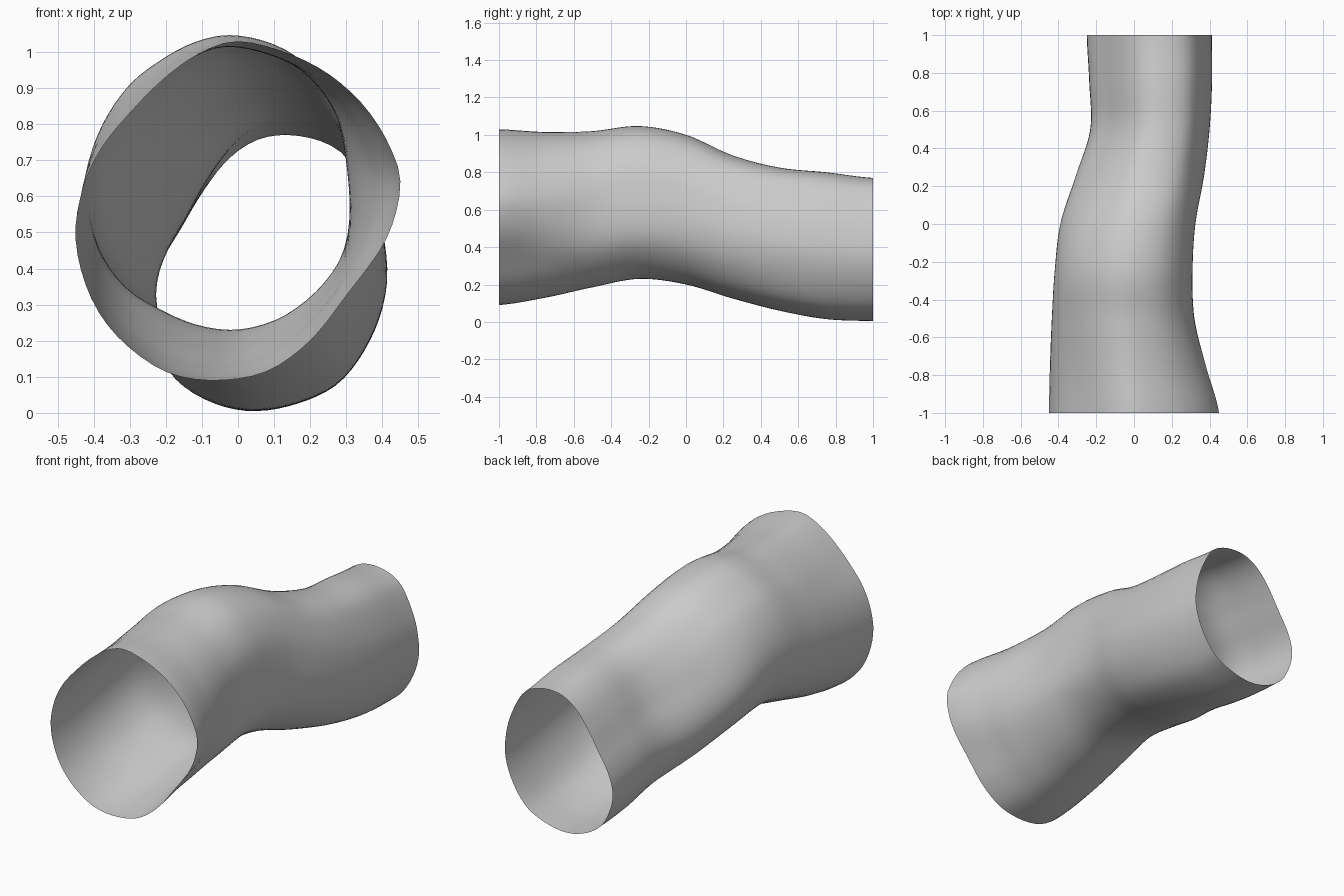
import bpy, bmesh, math

if "Cube" in bpy.data.objects:
    bpy.data.objects.remove(bpy.data.objects["Cube"])

SIDES, RINGS = 72, 64

# Cross-sections (x, z), counter-clockwise from the bottom
FRONT = [(-.06, .09), (.08, .115), (.2, .2), (.3, .325), (.41, .48), (.45, .63), (.42, .74),
         (.35, .85), (.25, .94), (.13, 1.0), (0, 1.03), (-.1, 1.0), (-.2, .93), (-.3, .83),
         (-.38, .73), (-.43, .62), (-.45, .5), (-.43, .38), (-.38, .27), (-.3, .18), (-.19, .11)]
BEND = [(0, .228), (.1, .25), (.18, .295), (.25, .36), (.3, .44), (.32, .55), (.31, .7),
        (.28, .84), (.21, .95), (.12, 1.015), (0, 1.045), (-.1, 1.03), (-.2, .98), (-.3, .9),
        (-.38, .77), (-.415, .62), (-.39, .47), (-.31, .35), (-.2, .28), (-.1, .24)]
BACK = [(.02, .005), (.15, .02), (.28, .08), (.37, .2), (.415, .34), (.405, .48), (.37, .59),
        (.31, .7), (.24, .75), (.14, .77), (.05, .755), (-.03, .7), (-.1, .61), (-.16, .51),
        (-.22, .41), (-.25, .32), (-.245, .23), (-.19, .11), (-.1, .04)]

# Extents along the tube: y, left, right, bottom, top
STATIONS = [(-1, -.45, .45, .09, 1.03), (-.75, -.445, .38, .13, 1.015),
            (-.5, -.435, .32, .185, 1.02), (-.25, -.42, .31, .23, 1.047),
            (0, -.39, .325, .2, 1.0), (.25, -.31, .37, .125, .89),
            (.5, -.232, .4, .06, .825), (.75, -.237, .413, .015, .8), (1, -.25, .412, .005, .77)]


def catmull(a, b, c, d, t):
    return [.5 * (2 * q + (r - p) * t + (2 * p - 5 * q + 4 * r - s) * t * t
                  + (3 * q - p - 3 * r + s) * t ** 3) for p, q, r, s in zip(a, b, c, d)]


def fit(points):
    """Scale points to the unit square centred on the origin."""
    lo = [min(p[i] for p in points) for i in (0, 1)]
    hi = [max(p[i] for p in points) for i in (0, 1)]
    return [tuple(2 * (p[i] - lo[i]) / (hi[i] - lo[i]) - 1 for i in (0, 1)) for p in points]


def polar(points):
    """Smooth a closed section and sample it at even angles."""
    n = len(points)
    dense = fit([catmull(points[i - 1], points[i], points[(i + 1) % n], points[(i + 2) % n], k / 12)
                 for i in range(n) for k in range(12)])
    rays = sorted((math.atan2(z, x) % math.tau, math.hypot(x, z)) for x, z in dense)
    rays = [(rays[-1][0] - math.tau, rays[-1][1])] + rays + [(rays[0][0] + math.tau, rays[0][1])]
    ring = []
    for k in range(SIDES):
        a = math.tau * k / SIDES
        j = next(i for i in range(1, len(rays)) if rays[i][0] > a)
        (a0, r0), (a1, r1) = rays[j - 1], rays[j]
        r = r0 + (r1 - r0) * (a - a0) / (a1 - a0)
        ring.append((r * math.cos(a), r * math.sin(a)))
    return ring


def extents(y):
    f = (y + 1) / .25
    i = min(int(f), len(STATIONS) - 2)
    last = len(STATIONS) - 1
    return catmull(STATIONS[max(i - 1, 0)], STATIONS[i], STATIONS[i + 1],
                   STATIONS[min(i + 2, last)], f - i)[1:]


front, bend, back = polar(FRONT), polar(BEND), polar(BACK)


def section(y):
    if y < -.3:
        a, b, t = front, bend, (y + 1) / .7
    else:
        a, b, t = bend, back, min((y + .3) / .9, 1)
    t = t * t * (3 - 2 * t)
    ring = fit([tuple(p + (q - p) * t for p, q in zip(u, v)) for u, v in zip(a, b)])
    x0, x1, z0, z1 = extents(y)
    return [((x0 + x1) / 2 + x * (x1 - x0) / 2, y, (z0 + z1) / 2 + z * (z1 - z0) / 2)
            for x, z in ring]


# Open bent sleeve lofted through the sections
bm = bmesh.new()
rings = [[bm.verts.new(p) for p in section(-1 + 2 * i / RINGS)] for i in range(RINGS + 1)]
for r0, r1 in zip(rings, rings[1:]):
    for k in range(SIDES):
        m = (k + 1) % SIDES
        bm.faces.new((r0[k], r0[m], r1[m], r1[k]))
for face in bm.faces:
    face.smooth = True
mesh = bpy.data.meshes.new("sleeve")
bm.to_mesh(mesh)
bm.free()

grey = bpy.data.materials.new("light grey")
grey.diffuse_color = (.6, .6, .6, 1)
grey.use_nodes = True
grey.node_tree.nodes["Principled BSDF"].inputs["Base Color"].default_value = grey.diffuse_color
mesh.materials.append(grey)
sleeve = bpy.data.objects.new("sleeve", mesh)
bpy.context.collection.objects.link(sleeve)
